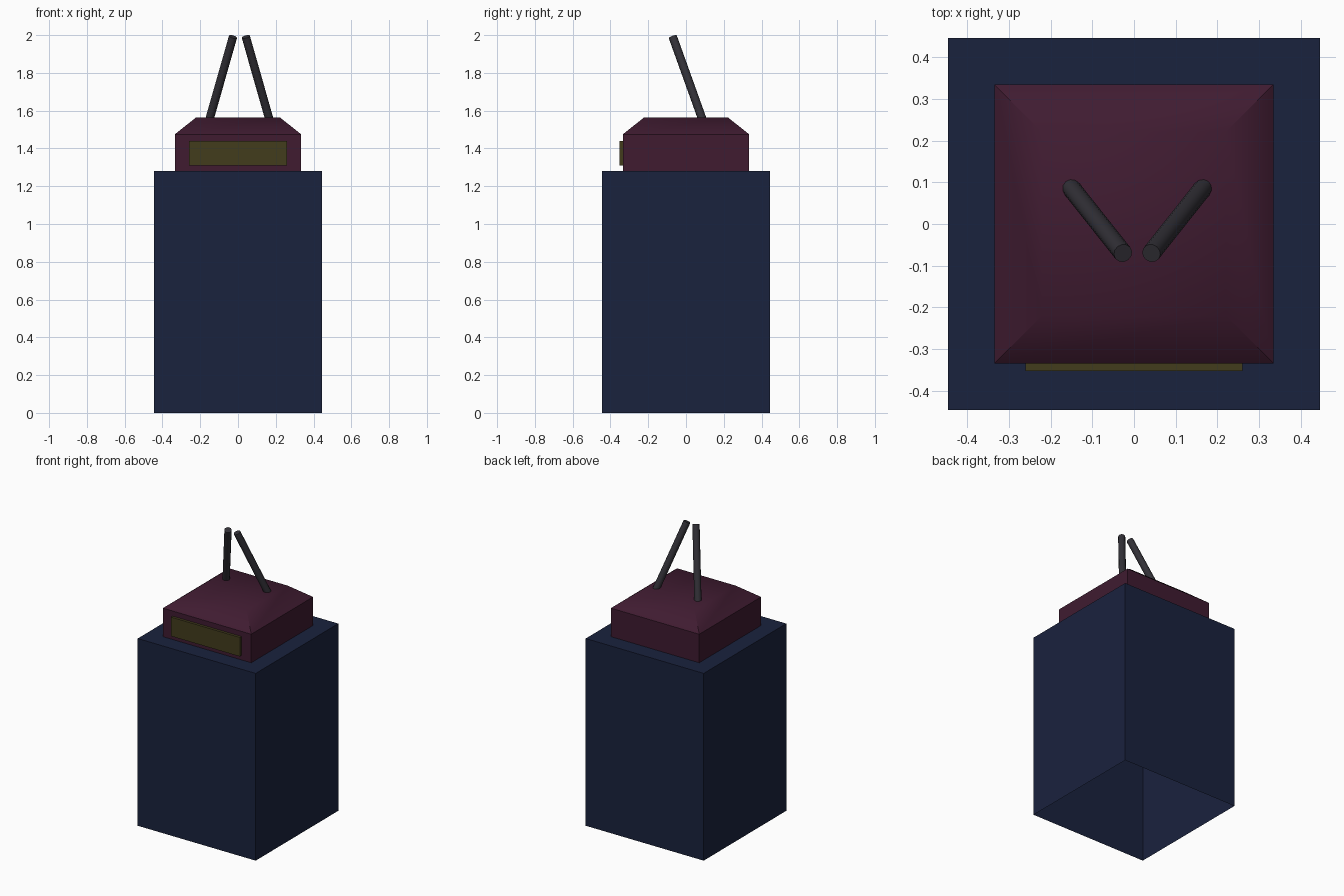
import bpy, bmesh, math
from mathutils import Vector

if "Cube" in bpy.data.objects:
    bpy.data.objects.remove(bpy.data.objects["Cube"])


def material(name, rgb):
    m = bpy.data.materials.new(name)
    m.diffuse_color = (*rgb, 1)
    m.use_nodes = True
    m.node_tree.nodes["Principled BSDF"].inputs["Base Color"].default_value = m.diffuse_color
    return m


def finish(name, bm, mat, angle=None):
    bmesh.ops.recalc_face_normals(bm, faces=bm.faces)
    me = bpy.data.meshes.new(name)
    bm.to_mesh(me)
    bm.free()
    ob = bpy.data.objects.new(name, me)
    bpy.context.collection.objects.link(ob)
    me.materials.append(mat)
    if angle:
        bpy.ops.object.select_all(action='DESELECT')
        ob.select_set(True)
        bpy.context.view_layer.objects.active = ob
        bpy.ops.object.shade_smooth_by_angle(angle=math.radians(angle))
    return ob


def box(lo, hi):
    bm = bmesh.new()
    bmesh.ops.create_cube(bm, size=1)
    lo, hi = Vector(lo), Vector(hi)
    for v in bm.verts:
        v.co = (lo + hi) / 2 + v.co * (hi - lo)
    return bm


def stacked_squares(levels):
    """Square rings of (half width, z), capped on top and open underneath."""
    bm = bmesh.new()
    rings = [[bm.verts.new((sx * h, sy * h, z))
              for sx, sy in ((-1, -1), (1, -1), (1, 1), (-1, 1))]
             for h, z in levels]
    for a, b in zip(rings, rings[1:]):
        for i in range(4):
            j = (i + 1) % 4
            bm.faces.new((a[i], a[j], b[j], b[i]))
    bm.faces.new(rings[-1])
    return bm


def fix_outward(ob):
    # Open shells: make sure the top cap faces up
    if max(ob.data.polygons, key=lambda p: p.center.z).normal.z < 0:
        ob.data.flip_normals()


navy = material("navy", (0.010, 0.016, 0.048))
maroon = material("maroon", (0.050, 0.011, 0.030))
olive = material("olive", (0.055, 0.045, 0.012))
charcoal = material("charcoal", (0.032, 0.030, 0.038))

# Tall body, open at the bottom
fix_outward(finish("body", stacked_squares([(0.446, 0), (0.446, 1.28)]), navy))

# Head with a sloped top
fix_outward(finish("head", stacked_squares(
    [(0.334, 1.28), (0.334, 1.475), (0.221, 1.565)]), maroon, 40))

# Visor panel on the front
finish("visor", box((-0.26, -0.352, 1.31), (0.26, -0.32, 1.44)), olive)

# Two rods leaning forward and inward
for side, name in ((-1, "left_rod"), (1, "right_rod")):
    base = Vector((0.0075 + side * 0.161, 0.09, 1.545))
    tip = Vector((0.0075 + side * 0.034, -0.07, 1.991))
    axis = tip - base
    bm = bmesh.new()
    bmesh.ops.create_cone(bm, cap_ends=True, segments=12, radius1=0.0225,
                          radius2=0.0225, depth=axis.length)
    rot = axis.to_track_quat('Z', 'Y')
    for v in bm.verts:
        v.co = (base + tip) / 2 + rot @ v.co
    finish(name, bm, charcoal, 40)
